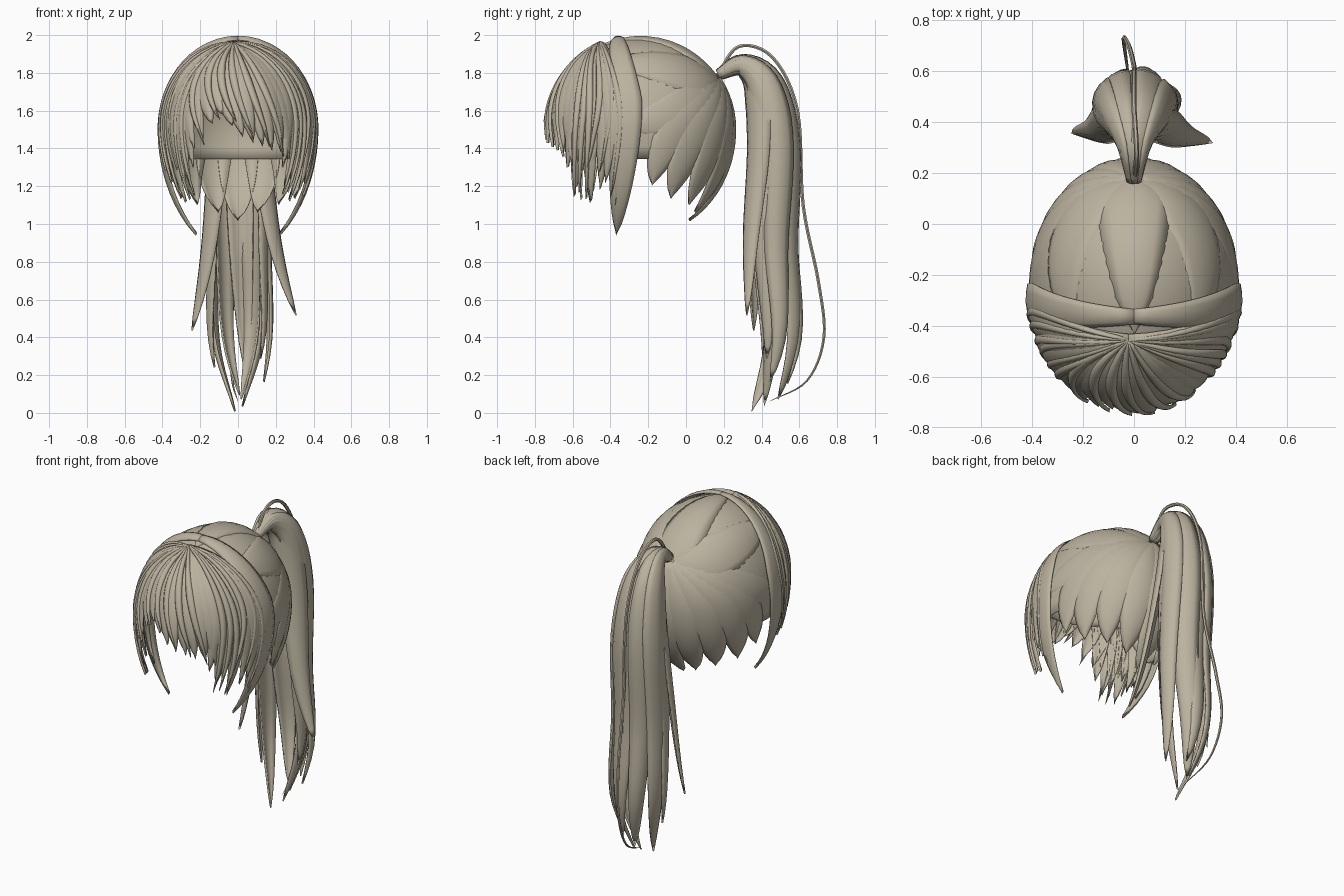
import bpy, bmesh, random
from math import sin, cos, asin, radians, pi, sqrt
from mathutils import Vector

random.seed(4)
if "Cube" in bpy.data.objects:
    bpy.data.objects.remove(bpy.data.objects["Cube"])

hair = bpy.data.materials.new("ash_blond_hair")
hair.use_nodes = True
COLOUR = (0.50, 0.45, 0.35, 1)
hair.diffuse_color = COLOUR
hair.node_tree.nodes["Principled BSDF"].inputs["Base Color"].default_value = COLOUR

CENTRE = Vector((0, -0.24, 1.5))
RX, RY, RZ = 0.42, 0.5, 0.5


# Head shape: a unit sphere stretched to an ellipsoid, longer below the middle
def low_radius(x, y, z):
    flat = sqrt(x * x + y * y) + 1e-6
    return RZ if z >= 0 else 0.64 - 0.08 * y / flat


def to_world(q, scale=1.0):
    q = q.normalized()
    return CENTRE + scale * Vector((q.x * RX, q.y * RY, q.z * low_radius(*q)))


def to_unit(p):
    d = p - CENTRE
    x, y = d.x / RX, d.y / RY
    return Vector((x, y, d.z / low_radius(x, y, d.z))).normalized()


def direction(az, elev):
    return Vector((sin(az) * cos(elev), -cos(az) * cos(elev), sin(elev)))


def elevation(az, z):
    span = RZ if z >= 1.5 else 0.64 + 0.08 * cos(az)
    return asin(max(-0.98, min(0.99, (z - 1.5) / span)))


def spline(points, t):
    s = t * (len(points) - 1)
    i = min(int(s), len(points) - 2)
    f = s - i
    b, c = points[i], points[i + 1]
    a = points[i - 1] if i else 2 * b - c
    d = points[i + 2] if i + 2 < len(points) else 2 * c - b
    return b + f / 2 * (c - a + f * (2 * a - 5 * b + 4 * c - d + f * (3 * (b - c) + d - a)))


# Turns rows of points into a smooth sheet of hair
def sheet(name, rows, closed=False, thickness=0.004):
    bm = bmesh.new()
    grid = [[bm.verts.new(p) for p in row] for row in rows]
    n = len(rows[0])
    for r, s in zip(grid, grid[1:]):
        for j in range(n if closed else n - 1):
            k = (j + 1) % n
            bm.faces.new((r[j], r[k], s[k], s[j]))
    bmesh.ops.remove_doubles(bm, verts=bm.verts, dist=0.0004)
    bmesh.ops.recalc_face_normals(bm, faces=bm.faces)
    mesh = bpy.data.meshes.new(name)
    bm.to_mesh(mesh)
    bm.free()
    mesh.materials.append(hair)
    obj = bpy.data.objects.new(name, mesh)
    bpy.context.collection.objects.link(obj)
    if thickness:
        mod = obj.modifiers.new("thickness", "SOLIDIFY")
        mod.thickness = thickness
        mod.offset = 0
    bpy.ops.object.select_all(action="DESELECT")
    obj.select_set(True)
    bpy.context.view_layer.objects.active = obj
    bpy.ops.object.shade_smooth_by_angle(angle=radians(50))


ACROSS = [-1, -0.6, -0.2, 0.2, 0.6, 1]


def taper(t, root=0.3):
    return min(1, root + 1.6 * t) * max(0.0, 1 - t ** 4) ** 0.8


# A lock that hugs the head from a root, past a middle angle, to a tip
def head_lock(name, root, mid_az, tip_az, tip_z, width, lift=1.0, steps=18):
    mid_az, tip_az = radians(mid_az), radians(tip_az)
    low = elevation(tip_az, tip_z)
    a = root.normalized()
    b = direction(mid_az, (asin(a.z) + low) / 2)
    c = direction(tip_az, low)

    def at(t):
        q = a * (2 * t - 1) * (t - 1) + b * 4 * t * (1 - t) + c * t * (2 * t - 1)
        return to_world(q)

    rows = []
    for i in range(steps + 1):
        t = i / steps
        p = at(t)
        along = at(min(1, t + 0.02)) - at(max(0, t - 0.02))
        side = along.cross(p - CENTRE).normalized()
        rows.append([to_world(to_unit(p + side * u * width * taper(t)),
                              lift - 0.025 * u * u) for u in ACROSS])
    sheet(name, rows)


# Scalp cap, open at the face and below
def cap_hem(az):
    f = max(0, min(1, (80 - abs(az)) / 30))
    return 1.34 + 0.32 * f * f * (3 - 2 * f)


cap = []
for i in range(17):
    row = []
    for j in range(64):
        deg = j * 360 / 64 - 180
        az = radians(deg)
        low = elevation(az, cap_hem(deg))
        row.append(to_world(direction(az, pi / 2 + (low - pi / 2) * i / 16), 0.965))
    cap.append(row)
sheet("scalp_cap", cap, closed=True)

PARTING = Vector((-0.05, -0.42, 0.9))
CROWN = Vector((0, -0.25, 0.97))
TIE = Vector((0, 0.86, 0.56))

# Combed panels from the crown to the tie
head_lock("top_panel", TIE, 180, 0, 1.96, 0.17, 0.99)
for s, side in ((1, "left"), (-1, "right")):
    head_lock(side + "_upper_panel", TIE, s * 132, s * 60, 1.86, 0.17, 0.985)
    head_lock(side + "_side_panel", TIE, s * 128, s * 78, 1.5, 0.17, 0.98)

    # Nape locks sweeping down from the tie
    for k, (az, z) in enumerate([(98, 1.2), (114, 1.13), (135, 1.1), (157, 1.06)]):
        head_lock(f"{side}_nape_lock_{k}", TIE, s * (180 - (180 - az) * 0.8),
                  s * az, z, 0.115, 0.985 + 0.006 * k)

    # Long lock framing the face, with the band over the crown
    head_lock(side + "_face_lock", CROWN, s * 80, s * 64, 0.95, 0.1, 1.02, 26)

    # Shorter layered locks beside the face
    for k in range(8):
        az = 37 + 5 * k
        z = (1.3, 1.2, 1.24, 1.13)[k % 4] - 0.003 * k
        head_lock(f"{side}_cheek_lock_{k}", PARTING, s * (az + 3), s * (az - 1), z,
                  0.06, 1.0 + random.uniform(0, 0.025))
    # Fine wisps on the sides
    for k in range(6):
        az = 40 + 6 * k + random.uniform(-2, 2)
        head_lock(f"{side}_wisp_{k}", PARTING, s * (az + 5), s * (az - 2),
                  random.uniform(1.12, 1.32), 0.02, 1.03)
head_lock("nape_centre_lock", TIE, 180, 180, 1.02, 0.12, 1.01)

# Fringe swept across the forehead
HEM = [1.4, 1.45, 1.53, 1.58, 1.52, 1.46, 1.43, 1.41, 1.39, 1.38, 1.34]
for k, z in enumerate(HEM):
    az = -36 + 7.5 * k
    head_lock(f"fringe_lock_{k}", PARTING, az - 7, az + 2, z, 0.065,
              1.0 + random.uniform(0, 0.02))
for k in range(6):
    az = -30 + 12 * k
    head_lock(f"fringe_wisp_{k}", PARTING, az - 9, az + 5, HEM[k * 2] + 0.02, 0.022, 1.03)

# Ponytail: locks arranged around a bending axis
AXIS = [Vector((0, y, z)) for y, z in [(0.17, 1.79), (0.3, 1.84), (0.42, 1.72), (0.47, 1.4),
                                       (0.46, 0.9), (0.49, 0.4), (0.44, 0.01)]]
RADII = [0.02, 0.05, 0.1, 0.13, 0.13, 0.12, 0.03]


def tail_lock(name, angle, length, width, dx, dy, steps=30):
    angle = radians(angle)

    def at(t):
        t *= length
        p = spline(AXIS, t)
        along = (spline(AXIS, t + 0.01) - spline(AXIS, t - 0.01)).normalized()
        back = Vector((1, 0, 0)).cross(along)
        if back.z + back.y < 0:
            back.negate()
        out = Vector((1.25 * sin(angle), 0, 0)) + back * cos(angle)
        sway = Vector((dx, dy, 0)) * (t / length) ** 4
        return p + out * spline(RADII, t) + sway, out.normalized()

    rows = []
    for i in range(steps + 1):
        t = i / steps
        p, out = at(t)
        along = at(min(1, t + 0.01))[0] - at(max(0, t - 0.01))[0]
        side = along.cross(out).normalized()
        w = width * taper(t, 0.25)
        rows.append([p + side * u * w - out * 0.45 * w * u * u for u in ACROSS])
    sheet(name, rows, thickness=0.01)


TAIL = [(0, 0.93, 0.08, 0.06, 0), (38, 0.97, 0.09, -0.02, 0), (-38, 0.96, 0.08, 0.05, 0),
        (75, 0.93, 0.08, 0.05, -0.04), (-75, 1, 0.09, 0.02, -0.1), (110, 0.88, 0.08, 0, -0.02),
        (-112, 0.9, 0.08, -0.02, -0.03), (138, 0.79, 0.09, 0.2, -0.07),
        (-138, 0.82, 0.09, -0.14, -0.04), (105, 0.99, 0.07, -0.02, -0.02)]
for k, spec in enumerate(TAIL):
    tail_lock(f"ponytail_lock_{k}", *spec)

# Loose strand looping over the ponytail
LOOSE = [Vector(p) for p in [(0, 0.16, 1.78), (0.01, 0.28, 1.94), (0, 0.46, 1.88),
                             (0, 0.59, 1.6), (0, 0.62, 1.1), (-0.02, 0.7, 0.7),
                             (-0.04, 0.73, 0.4), (-0.03, 0.64, 0.17), (0, 0.44, 0.06)]]
tube = []
for i in range(49):
    t = i / 48
    along = (spline(LOOSE, min(1, t + 0.01)) - spline(LOOSE, max(0, t - 0.01))).normalized()
    across = Vector((1, 0, 0))
    up = along.cross(across).normalized()
    r = 0.009 * (1 - t ** 6) + 0.001
    tube.append([spline(LOOSE, t) + r * (across * cos(a * pi / 3) + up * sin(a * pi / 3))
                 for a in range(6)])
sheet("loose_strand", tube, closed=True, thickness=0)
